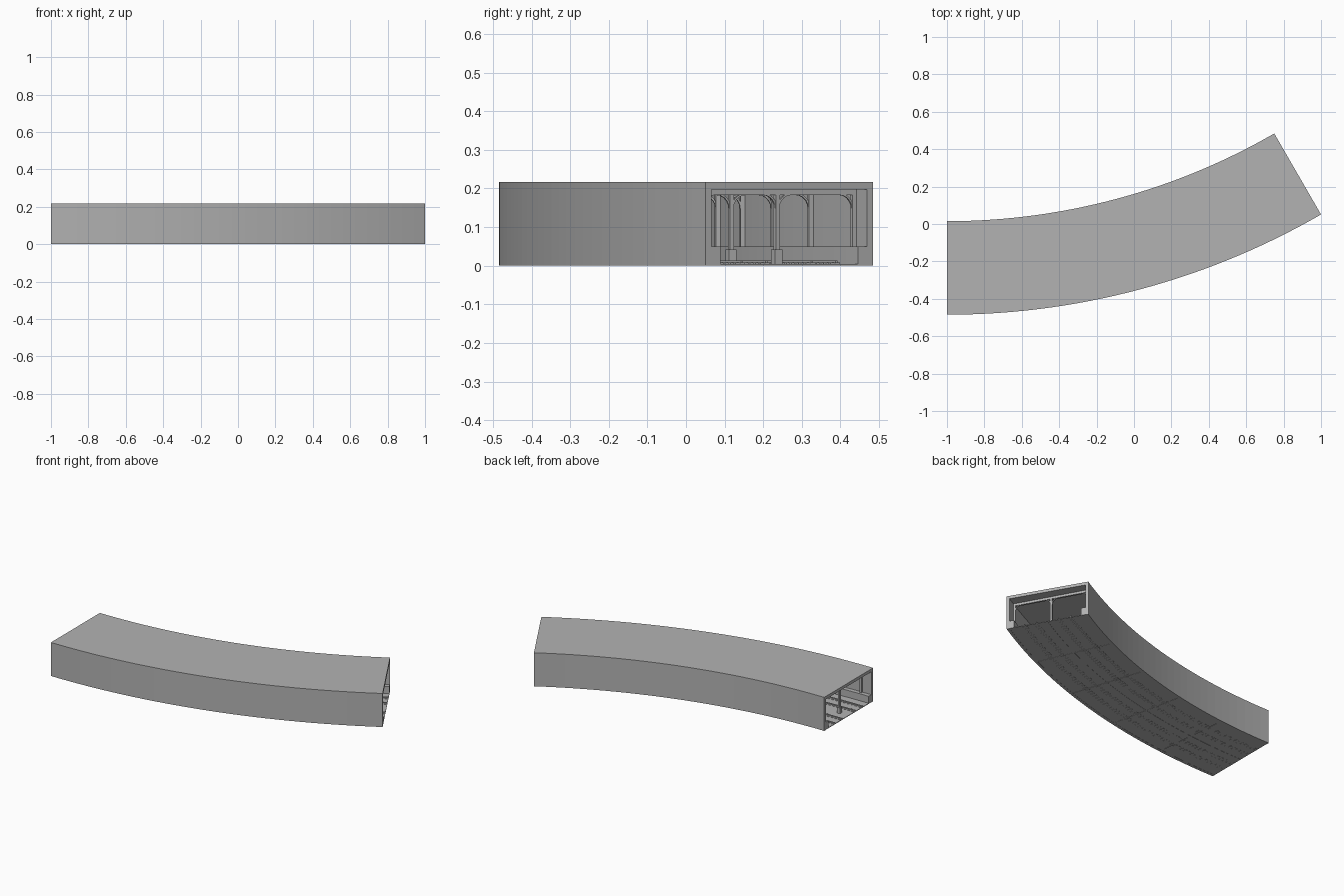
import bpy, bmesh, math
from mathutils import Matrix

cube = bpy.data.objects.get("Cube")
if cube:
    bpy.data.objects.remove(cube, do_unlink=True)

R, WIDTH, HEIGHT, SWEEP = 4.0, 0.5, 0.217, 30
CENTRE = Matrix.Translation((-1, 3.515, 0))
WALL, FLOOR_TOP, LEDGE_TOP = 0.0175, 0.005, 0.05
CEILING, BEAM_LOW = 0.198, 0.183
STATIONS = range(1, SWEEP, 4)

grey = bpy.data.materials.new("concrete grey")
grey.use_nodes = True
grey.diffuse_color = (0.45, 0.45, 0.45, 1)
grey.node_tree.nodes["Principled BSDF"].inputs["Base Color"].default_value = (0.45, 0.45, 0.45, 1)


def frame(angle):
    """Local x runs along the tunnel, local y across it from the outer wall."""
    return CENTRE @ Matrix.Rotation(math.radians(angle), 4, 'Z') @ Matrix.Translation((0, -R, 0))


def loft(bm, profile, frames):
    """Skin a closed (across, height) profile through a list of frames."""
    rings = [[bm.verts.new(m @ Matrix.Translation((0, w, z)).translation) for w, z in profile]
             for m in frames]
    n = len(profile)
    for a, b in zip(rings, rings[1:]):
        for i in range(n):
            j = (i + 1) % n
            bm.faces.new((a[i], a[j], b[j], b[i]))
    bm.faces.new(rings[0])
    bm.faces.new(rings[-1])


def along(bm, profile, steps=30):
    loft(bm, profile, [frame(SWEEP * i / steps) for i in range(steps + 1)])


def plate(bm, profile, angle, thick):
    loft(bm, profile, [frame(angle) @ Matrix.Translation((s * thick / 2, 0, 0)) for s in (-1, 1)])


def rect(w0, w1, z0, z1):
    return [(w0, z0), (w1, z0), (w1, z1), (w0, z1)]


def flip(profile):
    return [(WIDTH - w, z) for w, z in profile]


def brace(w, side, radius=0.035, thick=0.005, steps=5):
    """Curved knee brace from an upright at w up to the beam."""
    pts = []
    for r, order in ((radius, range(steps + 1)), (radius + thick, range(steps, -1, -1))):
        for i in order:
            t = math.pi / 2 * i / steps
            pts.append((w + side * (radius - r * math.cos(t)),
                        BEAM_LOW - radius + r * math.sin(t)))
    return pts


def finish(name, bm):
    bmesh.ops.recalc_face_normals(bm, faces=bm.faces)
    mesh = bpy.data.meshes.new(name)
    bm.to_mesh(mesh)
    bm.free()
    mesh.materials.append(grey)
    ob = bpy.data.objects.new(name, mesh)
    bpy.context.collection.objects.link(ob)


# Outer shell: two walls and a roof
bm = bmesh.new()
half = [(0, 0), (0, HEIGHT)]
inner = [(WALL, CEILING), (WALL, 0)]
along(bm, half + flip(half)[::-1] + flip(inner)[::-1] + inner)
finish("tunnel_shell", bm)

# Floor slab
bm = bmesh.new()
along(bm, rect(WALL, WIDTH - WALL, 0.001, FLOOR_TOP))
finish("floor_slab", bm)

# Joint strips under the floor
bm = bmesh.new()
along(bm, rect(0.248, 0.252, 0, 0.002))
for a in range(6, SWEEP, 6):
    plate(bm, rect(WALL, WIDTH - WALL, 0, 0.002), a, 0.005)
finish("floor_joints", bm)

# Raised walkways along both walls
bm = bmesh.new()
ledge = rect(WALL, 0.045, FLOOR_TOP, LEDGE_TOP)
for p in (ledge, flip(ledge)):
    along(bm, p)
finish("walkway_ledges", bm)

# Two tracks: rails and the blocks below them
rails, blocks = bmesh.new(), bmesh.new()
for track in (0.145, 0.355):
    for side in (-1, 1):
        w = track + side * 0.037
        along(rails, rect(w - 0.003, w + 0.003, 0.007, 0.013))
        for i in range(75):
            plate(blocks, rect(w - 0.014, w + 0.014, 0, 0.008), 0.2 + i * 0.4, 0.012)
finish("rails", rails)
finish("rail_blocks", blocks)

# Repeating ribs: centre columns, wall posts, roof beams, knee braces
columns, posts, beams, braces = (bmesh.new() for _ in range(4))
mid = WIDTH / 2
for a in STATIONS:
    plate(columns, rect(mid - 0.011, mid + 0.011, FLOOR_TOP, 0.042), a, 0.022)
    plate(columns, rect(mid - 0.006, mid + 0.006, 0.042, BEAM_LOW), a, 0.012)
    post = rect(WALL, WALL + 0.012, LEDGE_TOP, CEILING)
    knee = brace(WALL + 0.012, 1)
    for p in (post, flip(post)):
        plate(posts, p, a, 0.014)
    plate(beams, rect(WALL, WIDTH - WALL, BEAM_LOW, CEILING), a, 0.012)
    for p in (knee, flip(knee), brace(mid + 0.006, 1), brace(mid - 0.006, -1)):
        plate(braces, p, a, 0.006)
finish("centre_columns", columns)
finish("wall_posts", posts)
finish("roof_beams", beams)
finish("knee_braces", braces)
